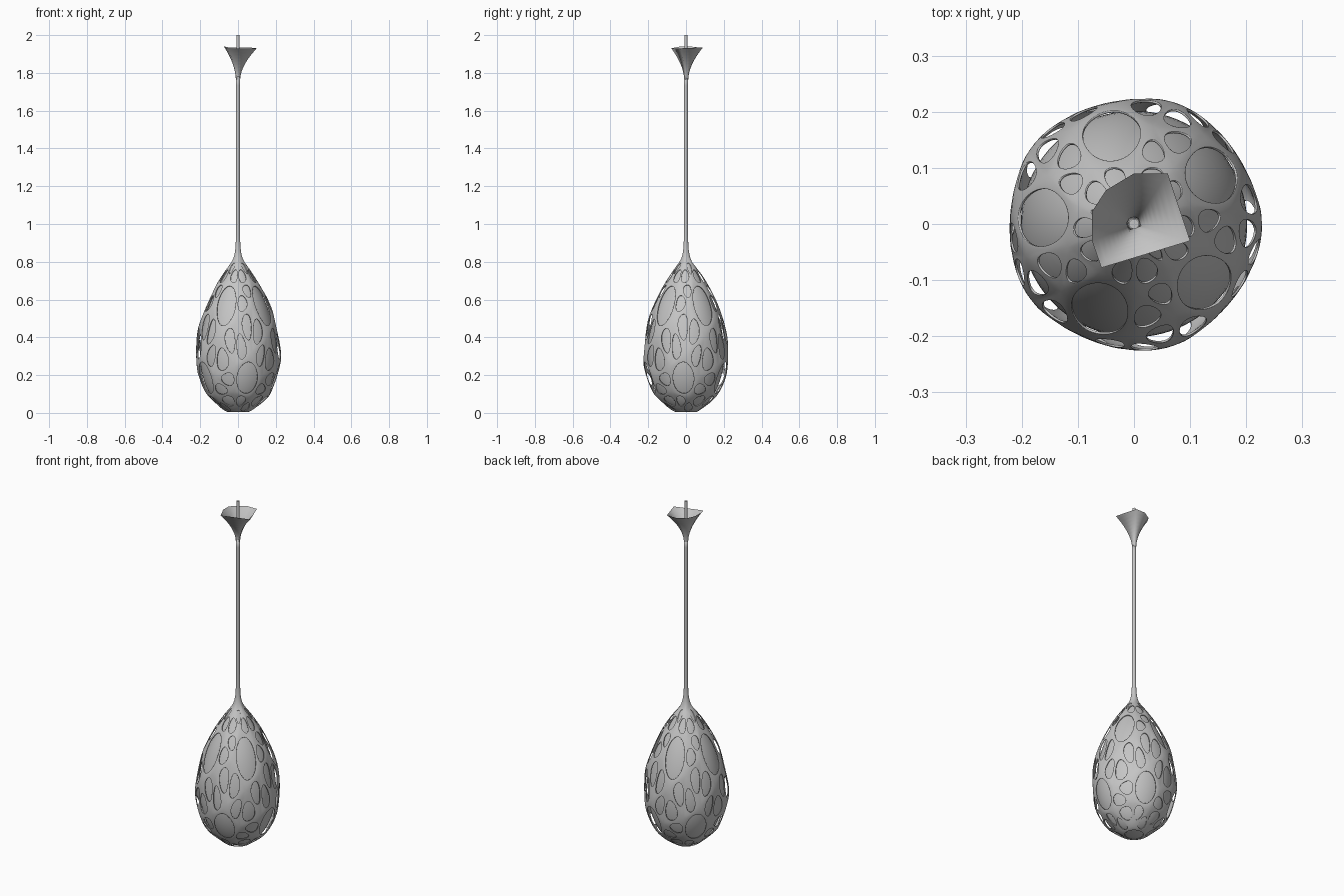
import bpy, bmesh, math
from mathutils import Vector, Quaternion

if "Cube" in bpy.data.objects:
    bpy.data.objects.remove(bpy.data.objects["Cube"])

grey = bpy.data.materials.new("satin_grey")
grey.diffuse_color = (0.56, 0.56, 0.56, 1)
grey.use_nodes = True
grey.node_tree.nodes["Principled BSDF"].inputs["Base Color"].default_value = grey.diffuse_color


def make(name, verts, faces, subdiv=0, thick=0, angle=50):
    me = bpy.data.meshes.new(name)
    me.from_pydata([tuple(v) for v in verts], [], faces)
    bm = bmesh.new()
    bm.from_mesh(me)
    bmesh.ops.recalc_face_normals(bm, faces=bm.faces)
    bm.to_mesh(me)
    bm.free()
    ob = bpy.data.objects.new(name, me)
    bpy.context.collection.objects.link(ob)
    me.materials.append(grey)
    if subdiv:
        m = ob.modifiers.new("smooth", 'SUBSURF')
        m.levels = m.render_levels = subdiv
    if thick:
        m = ob.modifiers.new("thickness", 'SOLIDIFY')
        m.thickness = thick
    bpy.ops.object.select_all(action='DESELECT')
    ob.select_set(True)
    bpy.context.view_layer.objects.active = ob
    bpy.ops.object.shade_smooth_by_angle(angle=math.radians(angle))
    return ob


def lathe(name, profile, n, **kw):
    verts = [(r * math.cos(2 * math.pi * i / n), r * math.sin(2 * math.pi * i / n), z)
             for r, z in profile for i in range(n)]
    faces = [(j * n + i, j * n + (i + 1) % n, (j + 1) * n + (i + 1) % n, (j + 1) * n + i)
             for j in range(len(profile) - 1) for i in range(n)]
    faces += [tuple(range(n)), tuple((len(profile) - 1) * n + i for i in range(n))]
    return make(name, verts, faces, **kw)


# Egg profile: unit-sphere height -> (height, radius)
EGG = [(-1, 0.0, 0.0), (-.94, .004, .07), (-.77, .055, .146), (-.447, .165, .204),
       (-.2, .27, .226), (0, .37, .224), (.2, .48, .204), (.447, .60, .160),
       (.77, .715, .095), (.909, .80, .036), (1, .82, .02)]


def egg(p):
    s = max(-1, min(1, p.z))
    for a, b in zip(EGG, EGG[1:]):
        if s <= b[0]:
            t = (s - a[0]) / (b[0] - a[0])
            break
    z, r = a[1] + t * (b[1] - a[1]), (a[2] + t * (b[2] - a[2])) * 1.045
    h = math.hypot(p.x, p.y) or 1
    return Vector((p.x / h * r, p.y / h * r, z))


# Twisted lattice: a pentagon round each of 12 icosahedral points, triangles between
lat = math.atan(0.5)
ico = [Vector((0, 0, 1)), Vector((0, 0, -1))]
for k in range(5):
    for sign, off in ((1, 32), (-1, 68)):
        a = math.radians(off + 72 * k)
        ico.append(Vector((math.cos(lat) * math.cos(a), math.cos(lat) * math.sin(a),
                           sign * math.sin(lat))))
bm = bmesh.new()
for v in ico:
    size = .43 if v.z > .9 else .39 if v.z > 0 else .34
    for n in ico:
        if 0.4 < v.dot(n) < 0.5:
            d = (n - v * v.dot(n)).normalized()
            d.rotate(Quaternion(v, math.radians(22.9)))
            bm.verts.new(v * math.cos(size) + d * math.sin(size))
bmesh.ops.convex_hull(bm, input=bm.verts[:])
bmesh.ops.dissolve_limit(bm, angle_limit=0.02, verts=bm.verts[:], edges=bm.edges[:])
bm.verts.index_update()

# Cage: every lattice face becomes a rounded hole, the top one grows into the stem
verts = [egg(v.co) for v in bm.verts]
faces = []
for f in bm.faces:
    ids = [v.index for v in f.verts]
    n = len(ids)
    if f.calc_center_median().z > 0.88:
        loops = [(.021, .845), (.015, .89), (.0135, 1.0), (.0135, 1.4), (.0135, 1.78)]
        for r, z in loops:
            new = []
            for v in f.verts:
                h = math.hypot(v.co.x, v.co.y)
                new.append(len(verts))
                verts.append(Vector((v.co.x / h * r, v.co.y / h * r, z)))
            faces += [(ids[i], ids[(i + 1) % n], new[(i + 1) % n], new[i]) for i in range(n)]
            ids = new
        continue
    c = sum((verts[i] for i in ids), Vector()) / n
    new = list(range(len(verts), len(verts) + n))
    verts += [c.lerp(verts[i], .92) for i in ids]
    faces += [(ids[i], ids[(i + 1) % n], new[(i + 1) % n], new[i]) for i in range(n)]
bm.free()
make("pierced_shade_and_stem", verts, faces, subdiv=3, thick=.004)

# Inner egg seen through the holes
inner = [(.02, .006), (.07, .014)]
inner += [(r * (.91 if z < .65 else .84), z + .008 if z < .1 else z) for s, z, r in EGG[2:-1]]
inner += [(.010, .82)]
lathe("inner_diffuser", inner, 24, subdiv=2)

# Cable core running up through the canopy
lathe("cable", [(.009, .80), (.009, 2.0)], 12)

# Flared canopy with an irregular seven-sided rim
rim = [(-.058, -.078, 1.93), (.10, -.03, 1.93), (.06, .09, 1.935), (0, .09, 1.935),
       (-.05, .06, 1.935), (-.075, .022, 1.94), (-.075, -.03, 1.94)]
verts, faces, steps = [], [], 10
for j in range(steps + 1):
    t = j / steps
    for x, y, z in rim:
        h = math.hypot(x, y)
        k = .012 / h + (1 - .012 / h) * t ** 1.8
        verts.append((x * k, y * k, 1.765 + (z - 1.765) * t))
for j in range(steps):
    for i in range(7):
        a, b = j * 7 + i, j * 7 + (i + 1) % 7
        faces.append((a, b, b + 7, a + 7))
make("canopy", verts, faces, angle=150)
